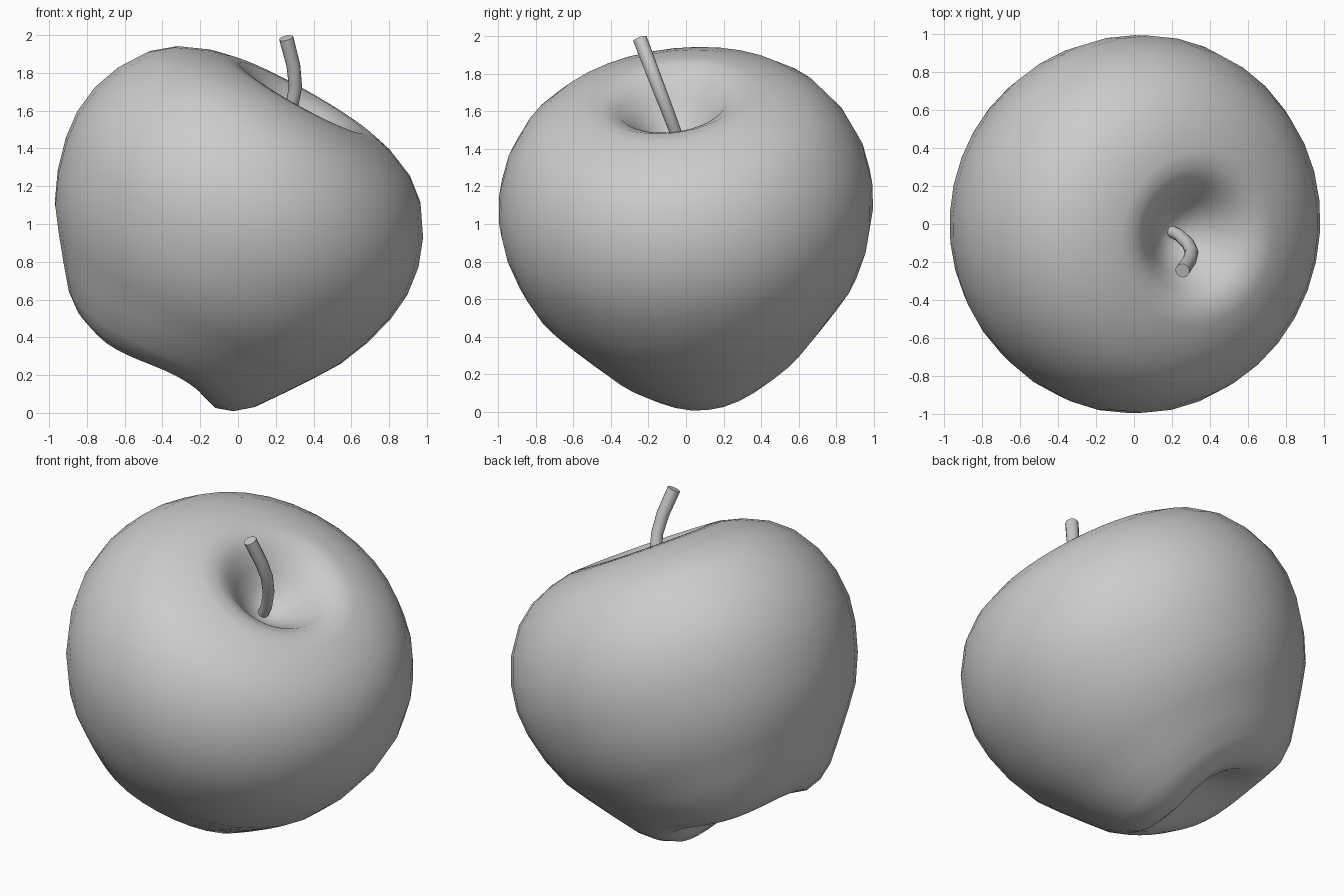
import bpy, bmesh, math
from mathutils import Vector, Matrix

cube = bpy.data.objects.get("Cube")
if cube:
    bpy.data.objects.remove(cube, do_unlink=True)

SEGMENTS = 36

grey = bpy.data.materials.new("plain_grey")
grey.use_nodes = True
grey.diffuse_color = (0.6, 0.6, 0.6, 1)
grey.node_tree.nodes["Principled BSDF"].inputs["Base Color"].default_value = (0.6, 0.6, 0.6, 1)


def add_object(name, bm):
    bmesh.ops.recalc_face_normals(bm, faces=bm.faces)
    mesh = bpy.data.meshes.new(name)
    bm.to_mesh(mesh)
    bm.free()
    mesh.materials.append(grey)
    obj = bpy.data.objects.new(name, mesh)
    bpy.context.collection.objects.link(obj)
    return obj


def loft(bm, rings):
    """Join consecutive rings of vertices with quads."""
    for low, high in zip(rings, rings[1:]):
        n = len(low)
        for i in range(n):
            j = (i + 1) % n
            bm.faces.new((low[i], low[j], high[j], high[i]))


def cap(bm, ring, tip):
    for i in range(len(ring)):
        bm.faces.new((ring[i], ring[(i + 1) % len(ring)], tip))


# Leaning frame of the fruit: core axis and two directions across it
axis = Vector((0.485, -0.115, 0.87)).normalized()
across = Vector((0, 1, 0)).cross(axis).normalized()
side = axis.cross(across)
frame = Matrix((across, side, axis)).transposed().to_4x4()
frame.translation = Vector((-0.036, 0.012, 1.005))

# Fruit body: (radius, height) profile from the bottom hollow to the stem hollow
profile = [(0.07, -0.73), (0.15, -0.765), (0.23, -0.82), (0.32, -0.875), (0.41, -0.9),
           (0.5, -0.868), (0.585, -0.795), (0.68, -0.66), (0.785, -0.505), (0.87, -0.37),
           (0.94, -0.2), (0.985, -0.03), (1.0, 0.12), (0.98, 0.28), (0.925, 0.43),
           (0.83, 0.575), (0.715, 0.67), (0.58, 0.73), (0.46, 0.76), (0.38, 0.765),
           (0.29, 0.72), (0.21, 0.635), (0.14, 0.56), (0.07, 0.51)]


def body_point(radius, height, angle):
    # Soft lobes round the bottom rim, fading out upward and toward the core
    lobe = (0.4 + 0.23 * math.cos(3 * angle) + 0.2 * math.cos(2 * angle)
            + 0.15 * math.cos(angle))
    fade = min(max((-height - 0.3) / 0.55, 0), 1) * min(radius / 0.4, 1)
    return frame @ Vector((radius * math.cos(angle), radius * math.sin(angle),
                           height + 0.1 * fade * (1 - lobe)))


bm = bmesh.new()
rings = [[bm.verts.new(body_point(r, h, math.tau * i / SEGMENTS)) for i in range(SEGMENTS)]
         for r, h in profile]
loft(bm, rings)
cap(bm, rings[0], bm.verts.new(frame @ Vector((0, 0, -0.71))))
cap(bm, rings[-1], bm.verts.new(frame @ Vector((0, 0, 0.49))))
for face in bm.faces:
    face.smooth = True
add_object("fruit_body", bm)

# Stem: curved tube with a flat cut end
path = [Vector(p) for p in ((0.18, -0.03, 1.4), (0.24, -0.06, 1.5), (0.285, -0.105, 1.62),
                            (0.304, -0.148, 1.73), (0.293, -0.19, 1.84), (0.255, -0.245, 1.985))]
bm = bmesh.new()
rings = []
for k, point in enumerate(path):
    tangent = (path[min(k + 1, len(path) - 1)] - path[max(k - 1, 0)]).normalized()
    u = Vector((0, 1, 0)).cross(tangent).normalized()
    v = tangent.cross(u)
    radius = 0.031 + 0.0014 * k
    rings.append([bm.verts.new(point + radius * (u * math.cos(a) + v * math.sin(a)))
                  for a in (math.tau * i / 16 for i in range(16))])
loft(bm, rings)
bm.faces.new(rings[0])
bm.faces.new(rings[-1])
for face in bm.faces:
    face.smooth = len(face.verts) == 4
add_object("stem", bm)
